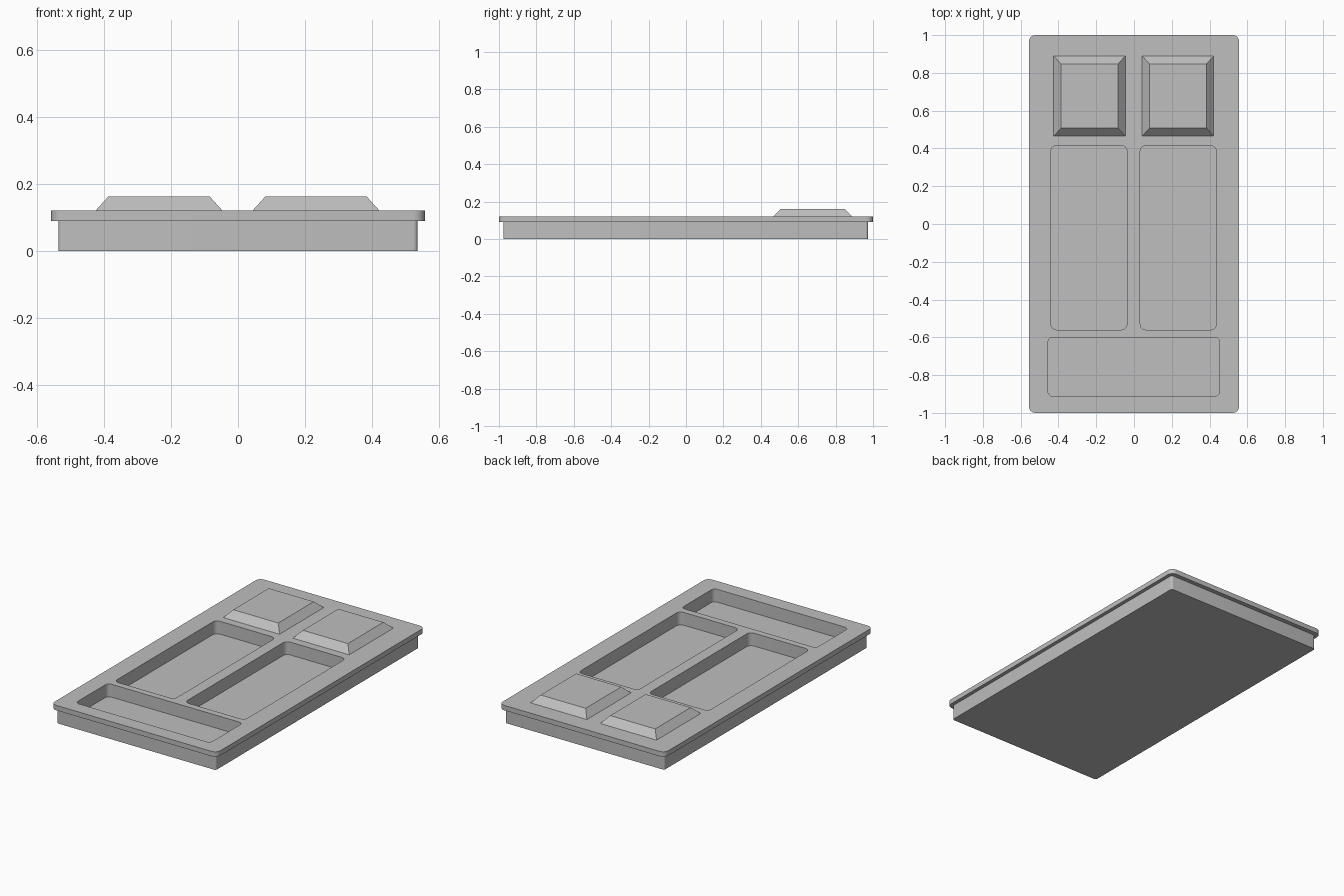
import bpy, bmesh, math

if "Cube" in bpy.data.objects:
    bpy.data.objects.remove(bpy.data.objects["Cube"])

grey = bpy.data.materials.new("plain grey")
grey.diffuse_color = (0.52, 0.52, 0.52, 1)
grey.use_nodes = True
grey.node_tree.nodes["Principled BSDF"].inputs["Base Color"].default_value = grey.diffuse_color


def rounded_loop(x0, x1, y0, y1, r, seg=6):
    """Counter-clockwise outline of a rectangle; r = 0 gives sharp corners."""
    if r == 0:
        return [(x0, y0), (x1, y0), (x1, y1), (x0, y1)]
    centres = [(x1 - r, y1 - r), (x0 + r, y1 - r), (x0 + r, y0 + r), (x1 - r, y0 + r)]
    pts = []
    for q, (cx, cy) in enumerate(centres):
        for i in range(seg + 1):
            a = math.pi / 2 * (q + i / seg)
            pts.append((cx + r * math.cos(a), cy + r * math.sin(a)))
    return pts


def loft(name, layers, cap_bottom=True):
    """Skin a stack of (x0, x1, y0, y1, radius, z) outlines into one solid."""
    bm = bmesh.new()
    rings = [[bm.verts.new((x, y, z)) for x, y in rounded_loop(*rect)]
             for *rect, z in layers]
    for a, b in zip(rings, rings[1:]):
        n = len(a)
        for i in range(n):
            j = (i + 1) % n
            bm.faces.new((a[i], a[j], b[j], b[i]))
    bm.faces.new(rings[-1])
    if cap_bottom:
        bm.faces.new(rings[0][::-1])
    mesh = bpy.data.meshes.new(name)
    bm.to_mesh(mesh)
    bm.free()
    mesh.materials.append(grey)
    obj = bpy.data.objects.new(name, mesh)
    bpy.context.collection.objects.link(obj)
    return obj


def select(obj):
    bpy.ops.object.select_all(action='DESELECT')
    obj.select_set(True)
    bpy.context.view_layer.objects.active = obj


# Tray: narrow body with an overhanging rim plate
body = (-0.535, 0.535, -0.977, 0.973, 0.012)
rim = (-0.557, 0.557, -1.0, 1.0, 0.035)
tray = loft("tray", [(*body, 0), (*body, 0.09), (*rim, 0.09), (*rim, 0.12)])

# Pockets cut into the tray: two long ones and a wide one at the front
FLOOR = 0.042
pockets = [(-0.44, -0.037, -0.56, 0.415, 0.03),
           (0.033, 0.436, -0.56, 0.415, 0.03),
           (-0.455, 0.452, -0.912, -0.60, 0.025)]
for rect in pockets:
    cutter = loft("pocket_cutter", [(*rect, FLOOR), (*rect, 0.2)])
    cutter.hide_render = True
    select(tray)
    mod = tray.modifiers.new("pocket", 'BOOLEAN')
    mod.operation = 'DIFFERENCE'
    mod.solver = 'EXACT'
    mod.object = cutter
    bpy.ops.object.modifier_apply(modifier=mod.name)
    bpy.data.objects.remove(cutter)
select(tray)
bpy.ops.object.shade_smooth_by_angle(angle=math.radians(30))

# Raised pads with sloping sides at the back
for name, x0, x1 in (("left_pad", -0.425, -0.046), ("right_pad", 0.043, 0.422)):
    s = 0.038
    loft(name, [(x0, x1, 0.465, 0.89, 0, 0.12),
                (x0 + s, x1 - s, 0.465 + s + 0.004, 0.89 - s - 0.004, 0, 0.162)],
         cap_bottom=False)
